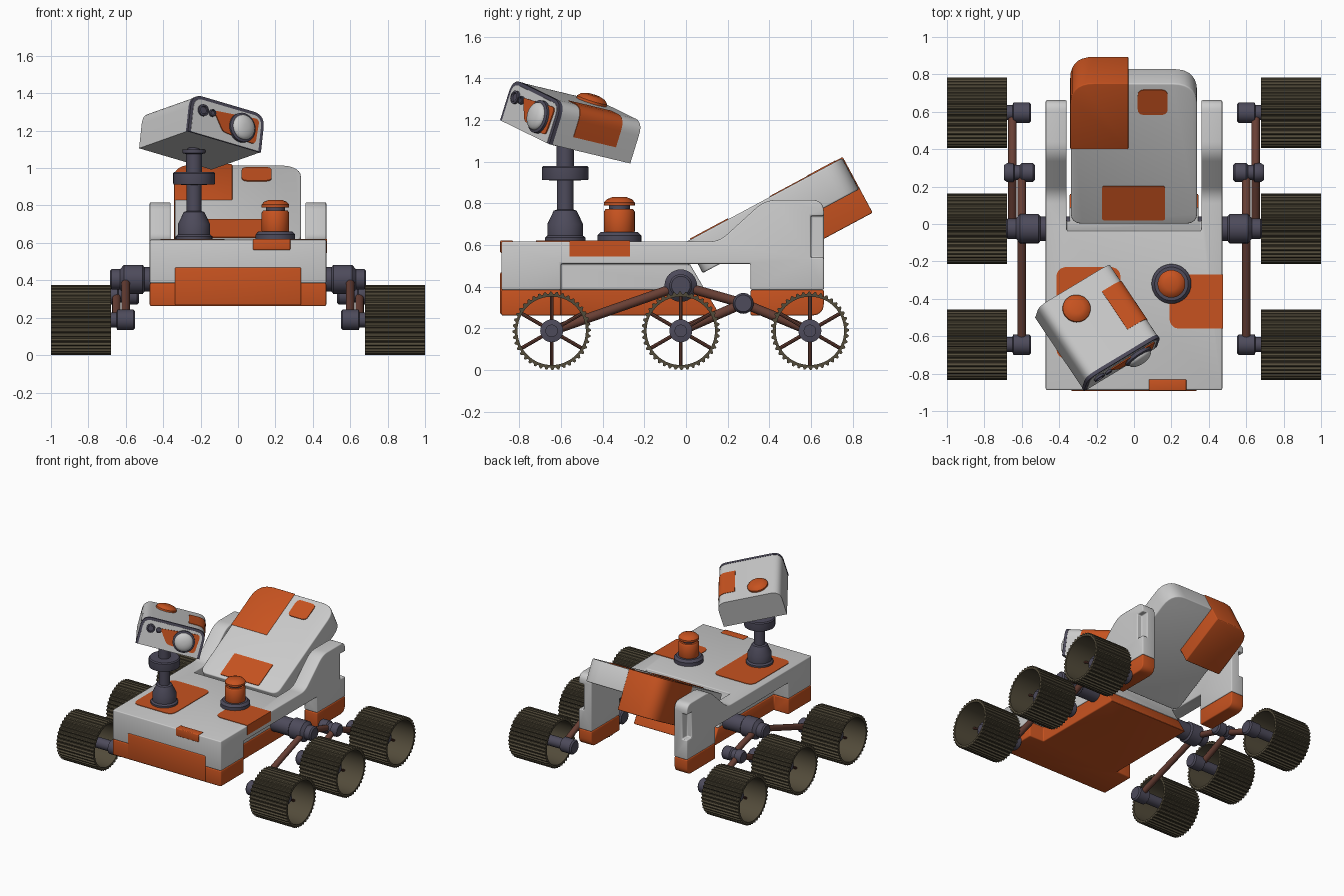
import bpy, bmesh
from math import sin, cos, pi, radians
from mathutils import Matrix, Vector

if "Cube" in bpy.data.objects:
    bpy.data.objects.remove(bpy.data.objects["Cube"])


def material(name, col):
    m = bpy.data.materials.new(name)
    m.diffuse_color = (*col, 1)
    m.use_nodes = True
    m.node_tree.nodes["Principled BSDF"].inputs["Base Color"].default_value = m.diffuse_color
    return m


WHITE = material("white", (0.78, 0.78, 0.80))
ORANGE = material("orange", (0.57, 0.085, 0.014))
DARK = material("dark", (0.075, 0.07, 0.105))
TUBE = material("tube", (0.14, 0.05, 0.035))
TREAD = material("tread", (0.085, 0.07, 0.042))

SIDE = Matrix(((0, 0, 1, 0), (1, 0, 0, 0), (0, 1, 0, 0), (0, 0, 0, 1)))  # profile in y,z; depth along x
T = Matrix.Translation


def apply_mod(ob, kind, **kw):
    mod = ob.modifiers.new(kind, kind)
    for k, v in kw.items():
        setattr(mod, k, v)
    bpy.context.view_layer.objects.active = ob
    bpy.ops.object.modifier_apply(modifier=mod.name)


def finish(name, bm, mat, M, bevel=0.0, cutters=()):
    bmesh.ops.remove_doubles(bm, verts=bm.verts, dist=1e-5)
    bm.transform(M)
    bmesh.ops.recalc_face_normals(bm, faces=bm.faces)
    me = bpy.data.meshes.new(name)
    bm.to_mesh(me)
    bm.free()
    ob = bpy.data.objects.new(name, me)
    bpy.context.collection.objects.link(ob)
    if mat:
        me.materials.append(mat)
    for c in cutters:
        apply_mod(ob, 'BOOLEAN', object=c, operation='DIFFERENCE', solver='EXACT')
    if bevel:
        apply_mod(ob, 'BEVEL', width=bevel, segments=3, limit_method='ANGLE', angle_limit=radians(40))
    bpy.ops.object.select_all(action='DESELECT')
    ob.select_set(True)
    bpy.context.view_layer.objects.active = ob
    bpy.ops.object.shade_smooth_by_angle(angle=radians(35))
    return ob


def rounded(pts):
    """Outline with filleted corners; each point is (a, b[, radius])."""
    out = []
    for i, p in enumerate(pts):
        c = Vector(p[:2])
        if len(p) < 3:
            out.append(c)
            continue
        d0 = (Vector(pts[i - 1][:2]) - c).normalized() * p[2]
        d1 = (Vector(pts[(i + 1) % len(pts)][:2]) - c).normalized() * p[2]
        for k in range(8):
            t = k / 7
            out.append(c + d0 * (1 - t) ** 2 + d1 * t ** 2)
    return out


def prism(name, pts, lo, hi, mat, M=Matrix(), bevel=0.0, cutters=()):
    bm = bmesh.new()
    loops = [[bm.verts.new((p.x, p.y, h)) for p in rounded(pts)] for h in (lo, hi)]
    n = len(loops[0])
    bm.faces.new(loops[0])
    bm.faces.new(loops[1])
    for i in range(n):
        j = (i + 1) % n
        bm.faces.new((loops[0][i], loops[0][j], loops[1][j], loops[1][i]))
    return finish(name, bm, mat, M, bevel, cutters)


def rect(x0, x1, y0, y1, r=0.0):
    pts = [(x0, y0), (x1, y0), (x1, y1), (x0, y1)]
    return [(*p, r) for p in pts] if r else pts


def lathe(name, prof, mat, M=Matrix(), seg=32, closed=False, lug=0.0):
    """Spin (radius, height) points; lug lowers every second pair of outer points."""
    bm = bmesh.new()
    rings = []
    for k, (r, h) in enumerate(prof):
        ring = []
        for i in range(seg):
            rr = r - (lug if k < 2 and i % 4 > 1 else 0)
            ring.append(bm.verts.new((rr * cos(2 * pi * i / seg), rr * sin(2 * pi * i / seg), h)))
        rings.append(ring)
    for k in range(len(rings) if closed else len(rings) - 1):
        a, b = rings[k], rings[(k + 1) % len(rings)]
        for i in range(seg):
            j = (i + 1) % seg
            bm.faces.new((a[i], a[j], b[j], b[i]))
    if not closed:
        bm.faces.new(rings[0])
        bm.faces.new(rings[-1])
    return finish(name, bm, mat, M)


def tube(name, a, b, r, mat, seg=12):
    a, b = Vector(a), Vector(b)
    M = T(a) @ (b - a).to_track_quat('Z', 'Y').to_matrix().to_4x4()
    return lathe(name, [(r, 0), (r, (b - a).length)], mat, M, seg)


# Body: side profile, cut by the rear channel, side recesses and rear notches
channel = prism("channel_cutter", [(-0.035, 1.3), (-0.035, 0.6), (0.2, 0.2), (1, 0.2), (1, 1.3)],
                -0.36, 0.36, None, SIDE)
cutters = [channel]
for s in (1, -1):
    cutters.append(prism("recess_cutter", rect(-0.6, 0.31, 0.1, 0.51), s * 0.345, s * 0.6, None, SIDE))
    cutters.append(prism("notch_cutter", rect(0.6, 0.8, 0.54, 0.74), s * 0.43, s * 0.6, None, SIDE))
prism("upper_body", [(-0.887, 0.385), (-0.887, 0.617), (0.16, 0.617, 0.05), (0.38, 0.817, 0.06),
                     (0.662, 0.817, 0.06), (0.662, 0.385)], -0.472, 0.472, WHITE, SIDE, 0.01, cutters)
prism("lower_body", [(-0.887, 0.262), (-0.887, 0.385), (0.662, 0.385), (0.662, 0.262, 0.06)],
      -0.472, 0.472, ORANGE, SIDE, 0.008, cutters)
for c in cutters:
    bpy.data.objects.remove(c)
prism("front_panel", rect(-0.892, -0.85, 0.267, 0.47), -0.338, 0.338, ORANGE, SIDE, 0.008)

# Orange patches on the deck
prism("mast_patch", rect(-0.415, -0.072, -0.72, -0.23, 0.06), 0.6, 0.621, ORANGE)
prism("beacon_patch", [(0.19, -0.56, 0.06), (0.475, -0.56), (0.475, -0.27), (0.19, -0.27, 0.06)],
      0.545, 0.621, ORANGE)
prism("front_patch", rect(0.08, 0.28, -0.892, -0.83), 0.562, 0.622, ORANGE, bevel=0.006)

# Tilted rear panel with its corner box and inlays
th = radians(28.2)
TILT = T((0, 0.0, 0.615)) @ Matrix.Rotation(th, 4, 'X')
prism("rear_panel", [(-0.337, 0, 0.06), (0.337, 0, 0.06), (0.337, 0.852, 0.13), (-0.337, 0.852, 0.13)],
      -0.17, 0, WHITE, TILT, 0.008)
prism("rear_box", [(-0.341, 0.455), (-0.03, 0.455), (-0.03, 0.856), (-0.341, 0.856, 0.13)],
      -0.3, 0.004, ORANGE, TILT, 0.006)
prism("panel_inlay", rect(-0.17, 0.165, 0.025, 0.23, 0.01), -0.02, 0.005, ORANGE, TILT)
prism("panel_hatch", rect(0.02, 0.18, 0.665, 0.815, 0.035), -0.02, 0.006, ORANGE, TILT)

# Beacon
B = T((0.2, -0.32, 0))
lathe("beacon_base", [(0.106, 0.61), (0.106, 0.645), (0.09, 0.662), (0.05, 0.662), (0.05, 0.8)], DARK, B)
lathe("beacon_body", [(0.07, 0.655), (0.074, 0.665), (0.074, 0.76), (0.066, 0.772)], ORANGE, B)
lathe("beacon_cap", [(0.074, 0.79), (0.074, 0.805), (0.06, 0.82), (0.035, 0.83)], ORANGE, B)

# Mast
MAST = T((-0.235, -0.58, 0))
lathe("mast", [(0.098, 0.61), (0.098, 0.635), (0.086, 0.645), (0.086, 0.7), (0.055, 0.765), (0.04, 0.77),
               (0.04, 0.91), (0.11, 0.912), (0.112, 0.92), (0.112, 0.972), (0.105, 0.98), (0.042, 0.98),
               (0.042, 1.075), (0.062, 1.08), (0.062, 1.1), (0.035, 1.1), (0.035, 1.16)], DARK, MAST)

# Head, aimed sideways and up; local x = width, y = back, z = up
wx = Vector((0.39, 0.235, -0.115)).normalized()
fw = Vector((0.26, -0.395, 0.095))
fw = (fw - wx * fw.dot(wx)).normalized()
HEAD = T((-0.205, -0.578, 1.095)) @ Matrix((wx, -fw, wx.cross(-fw))).transposed().to_4x4()
FACE = HEAD @ Matrix(((1, 0, 0, 0), (0, 0, -1, 0), (0, 1, 0, 0), (0, 0, 0, 1)))  # x, z, depth forward


def head_outline(i):
    return [(-0.233 + i, 0), (0.233 - i, 0), (0.233 - i, 0.208 - i, 0.07 - i), (-0.233 + i, 0.208 - i, 0.07 - i)]


prism("head_shell", head_outline(0), -0.238, 0.228, WHITE, FACE)
prism("head_rim", head_outline(-0.002), 0.222, 0.242, DARK, FACE)
prism("head_face", head_outline(0.016), 0.2, 0.244, WHITE, FACE)
prism("face_plate", [(-0.09, 0.15, 0.02), (-0.02, 0.05, 0.02), (0.19, 0.03, 0.03), (0.2, 0.175, 0.03)],
      0.23, 0.25, ORANGE, FACE)
LENS = FACE @ T((0.095, 0.1, 0))
lathe("lens_ring", [(0.08, 0.23), (0.08, 0.262), (0.07, 0.268)], DARK, LENS)
lathe("lens", [(0.068, 0.25), (0.068, 0.268)] + [(0.068 * cos(a * pi / 16), 0.268 + 0.03 * sin(a * pi / 16))
                                                  for a in range(1, 8)], None, LENS)
for x, z, r in ((-0.157, 0.134, 0.032), (-0.098, 0.134, 0.02)):
    lathe("small_camera", [(r, 0.23), (r, 0.256), (r * 0.7, 0.258), (r * 0.6, 0.25)], DARK, FACE @ T((x, z, 0)), 24)
prism("head_side_patch", [(0.1, 0.06), (0.236, 0.06), (0.236, 0.211, 0.07), (0.1, 0.211)],
      -0.13, 0.12, ORANGE, FACE)
lathe("head_dome", [(0.075, 0.2), (0.075, 0.22), (0.06, 0.235), (0.035, 0.243)], ORANGE,
      HEAD @ T((-0.07, 0.12, 0)))

# Wheels and rocker suspension, both sides
WZ = 0.188
for s, side in ((1, "right"), (-1, "left")):
    def axle(name, y, z, prof, mat, **kw):
        return lathe(f"{side}_{name}", [(r, s * x) for r, x in prof], mat, T((0, y, z)) @ SIDE, **kw)

    for label, y in (("front", -0.645), ("middle", -0.025), ("rear", 0.595)):
        axle(f"{label}_wheel", y, WZ, [(0.188, 0.68), (0.188, 1.0), (0.164, 1.0), (0.164, 0.68)], TREAD,
             seg=160, closed=True, lug=0.011)
        axle(f"{label}_hub", y, WZ, [(0.045, 0.55), (0.055, 0.56), (0.055, 0.645), (0.04, 0.65), (0.04, 0.82),
                                     (0.055, 0.825), (0.055, 0.88), (0.03, 0.885), (0.03, 0.9)], DARK)
        for k in range(6):
            a = pi / 2 + k * pi / 3
            tube(f"{side}_{label}_spoke", (s * 0.86, y + 0.04 * cos(a), WZ + 0.04 * sin(a)),
                 (s * 0.84, y + 0.17 * cos(a), WZ + 0.17 * sin(a)), 0.009, TUBE, 8)
    axle("rocker_pivot", -0.025, 0.405, [(0.065, 0.33), (0.065, 0.5), (0.078, 0.51), (0.078, 0.61), (0.055, 0.63),
                                         (0.055, 0.675), (0.045, 0.685)], DARK)
    axle("bogie_pivot", 0.275, 0.32, [(0.04, 0.53), (0.05, 0.54), (0.05, 0.6), (0.04, 0.61), (0.04, 0.64),
                                      (0.05, 0.645), (0.05, 0.68), (0.04, 0.695)], DARK)
    for label, x, a, b in (("rocker_front_arm", 0.6, (-0.025, 0.405), (-0.645, WZ)),
                           ("rocker_rear_arm", 0.6, (-0.025, 0.405), (0.275, 0.32)),
                           ("bogie_front_arm", 0.65, (0.275, 0.32), (-0.025, WZ)),
                           ("bogie_rear_arm", 0.65, (0.275, 0.32), (0.595, WZ))):
        tube(f"{side}_{label}", (s * x, *a), (s * x, *b), 0.023, TUBE, 16)
